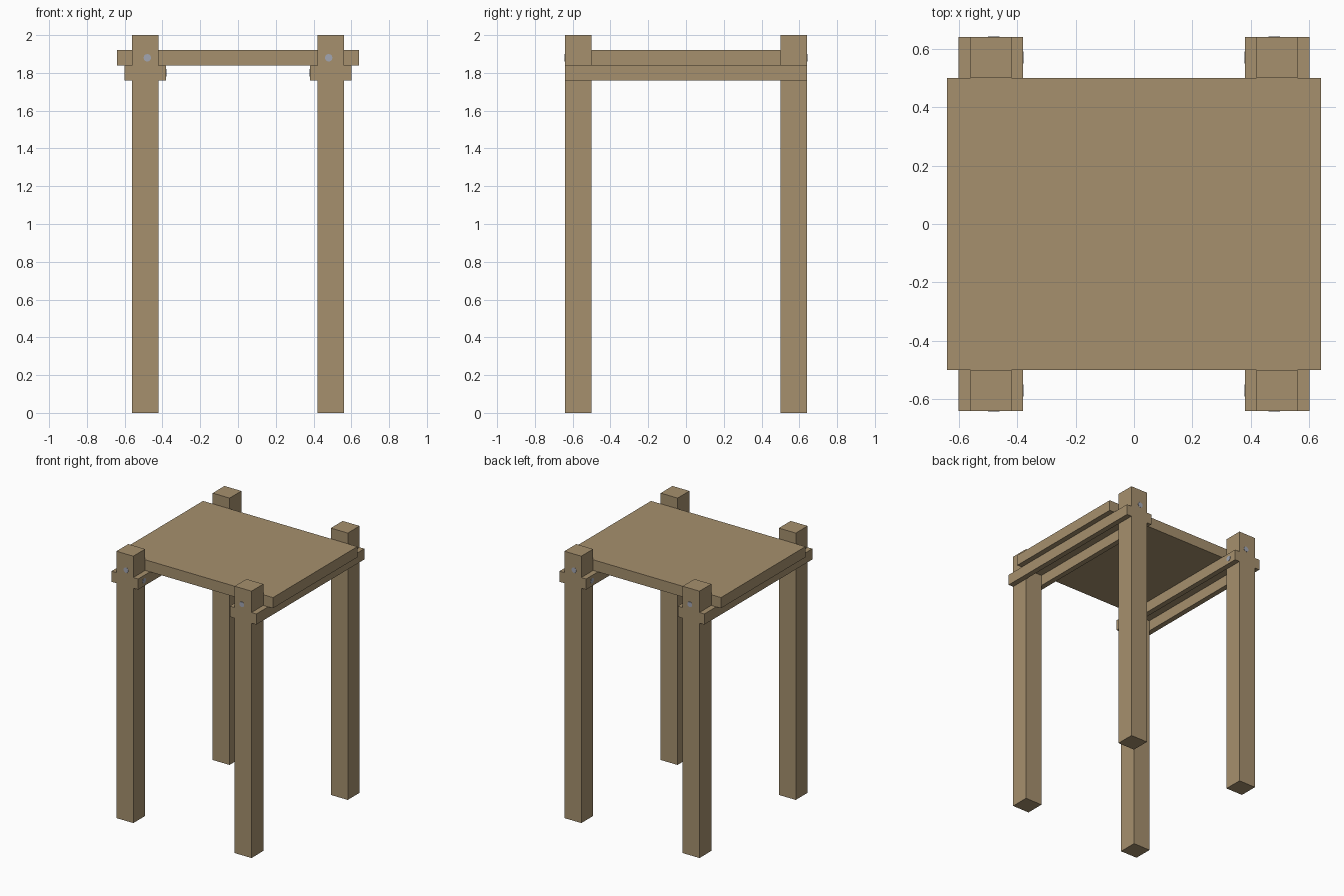
import bpy
import math
from mathutils import Vector

cube = bpy.data.objects.get("Cube")
if cube:
    bpy.data.objects.remove(cube, do_unlink=True)


def material(name, rgb):
    mat = bpy.data.materials.new(name)
    mat.use_nodes = True
    color = (*rgb, 1)
    mat.diffuse_color = color
    mat.node_tree.nodes["Principled BSDF"].inputs["Base Color"].default_value = color
    return mat


wood = material("wood", (0.38, 0.28, 0.155))
steel = material("steel", (0.36, 0.38, 0.45))


def box(name, low, high):
    low, high = Vector(low), Vector(high)
    bpy.ops.mesh.primitive_cube_add(size=1, location=(low + high) / 2)
    ob = bpy.context.object
    ob.name = name
    for v in ob.data.vertices:
        v.co *= high - low
    ob.data.materials.append(wood)


def bolt_head(name, center, rotation):
    bpy.ops.mesh.primitive_cylinder_add(vertices=12, radius=0.02, depth=0.004,
                                        location=center, rotation=rotation)
    ob = bpy.context.object
    ob.name = name
    ob.data.materials.append(steel)


# Seat board resting on the rails, between the leg tops
box("seat", (-0.64, -0.5, 1.84), (0.64, 0.5, 1.92))

quarter = math.pi / 2
for sx, side in ((-1, "right"), (1, "left")):
    # Pair of rails clamping the legs on each side
    for part, x in (("inner", 0.40), ("outer", 0.58)):
        box(f"{side}_{part}_rail", (sx * x - 0.02, -0.64, 1.76),
            (sx * x + 0.02, 0.64, 1.84))
    for sy, end in ((-1, "front"), (1, "back")):
        # Square leg rising past the seat
        x, y = sx * 0.49, sy * 0.57
        box(f"{end}_{side}_leg", (x - 0.07, y - 0.07, 0), (x + 0.07, y + 0.07, 2))
        # Bolt through the leg into the seat edge
        bolt_head(f"{end}_{side}_seat_bolt", (sx * 0.48, sy * 0.64, 1.88), (quarter, 0, 0))
        # Bolt through the inner rail into the leg
        bolt_head(f"{end}_{side}_rail_bolt", (sx * 0.38, y, 1.80), (0, quarter, 0))
